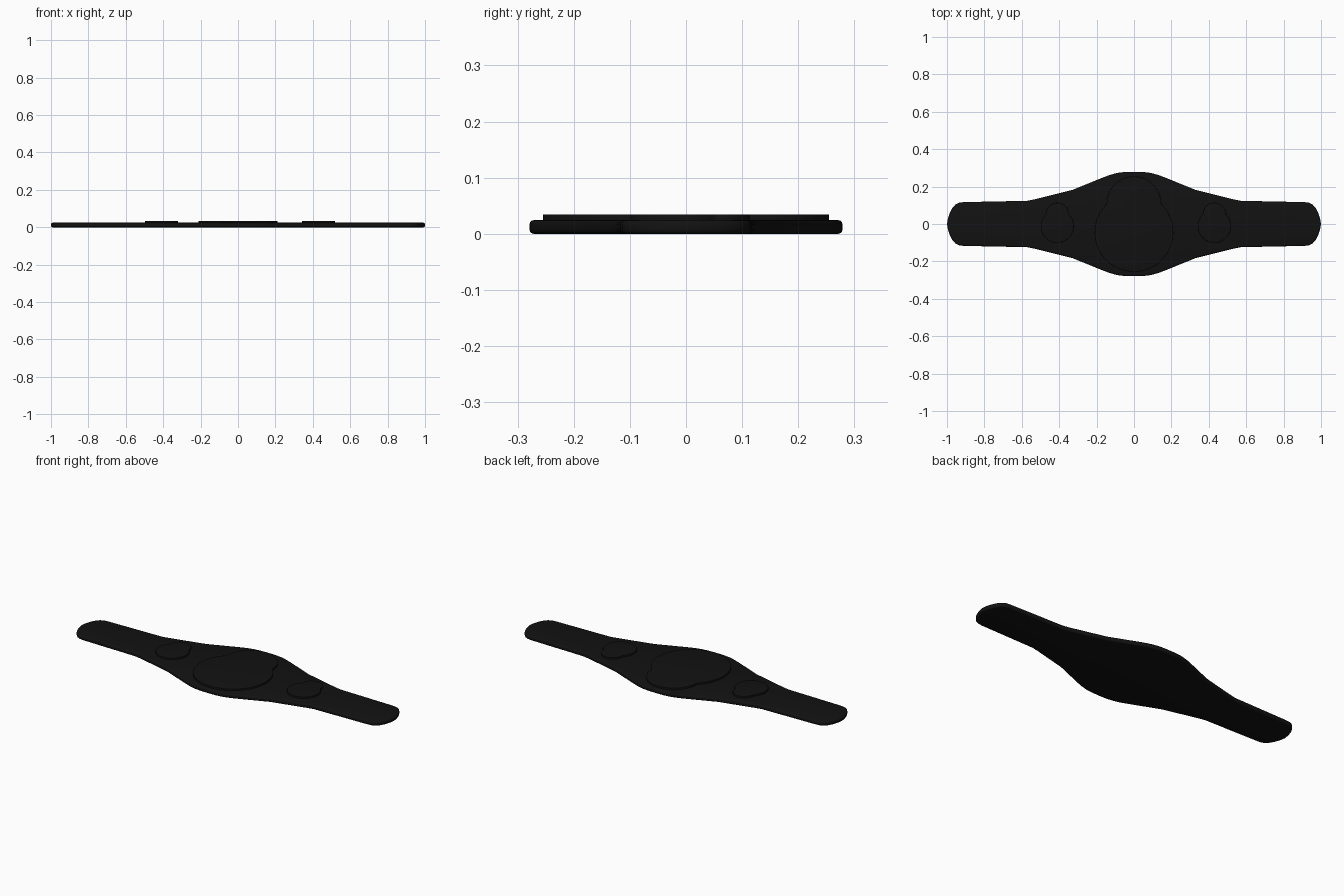
import bpy, bmesh, math

if "Cube" in bpy.data.objects:
    bpy.data.objects.remove(bpy.data.objects["Cube"])

black = bpy.data.materials.new("black_leather")
black.diffuse_color = (0.006, 0.006, 0.006, 1)
black.use_nodes = True
black.node_tree.nodes["Principled BSDF"].inputs["Base Color"].default_value = black.diffuse_color


def slab(name, outline, z0, z1, bevel):
    """Extrude a closed 2D outline and round its rims."""
    bm = bmesh.new()
    face = bm.faces.new([bm.verts.new((x, y, z0)) for x, y in outline])
    top = bmesh.ops.extrude_face_region(bm, geom=[face])["geom"]
    for v in top:
        if isinstance(v, bmesh.types.BMVert):
            v.co.z = z1
    bmesh.ops.recalc_face_normals(bm, faces=bm.faces)
    mesh = bpy.data.meshes.new(name)
    bm.to_mesh(mesh)
    bm.free()
    ob = bpy.data.objects.new(name, mesh)
    bpy.context.collection.objects.link(ob)
    mesh.materials.append(black)
    mod = ob.modifiers.new("rim", "BEVEL")
    mod.width, mod.segments = bevel, 3
    mod.limit_method, mod.angle_limit = "ANGLE", math.radians(60)
    bpy.context.view_layer.objects.active = ob
    ob.select_set(True)
    bpy.ops.object.modifier_apply(modifier="rim")
    bpy.ops.object.shade_smooth_by_angle(angle=math.radians(40))
    ob.select_set(False)
    return ob


# Strap: quarter outline mirrored into the full belt shape
quarter = [(0, .279), (.05, .278), (.09, .273), (.13, .262), (.17, .247),
           (.33, .182), (.37, .172), (.53, .132), (.57, .124), (.91, .117),
           (.935, .114), (.955, .104), (.972, .085), (.985, .06),
           (.995, .03), (1, 0)]
half = quarter + [(x, -y) for x, y in quarter[-2::-1]]
outline = half + [(-x, y) for x, y in half[-2:0:-1]]
slab("belt_strap", outline, 0, .0245, .008)


# Plates: large disc merged with a smaller lobe behind it
def plate(name, cx, cy, s, n=128):
    R, r, d = .21, .145, .155
    pts = []
    for i in range(n):
        a = 2 * math.pi * i / n
        rad, q = R, r * r - (d * math.sin(a)) ** 2
        if q > 0:
            rad = max(R, d * math.cos(a) + math.sqrt(q))
        pts.append((cx + s * rad * math.sin(a), cy + s * rad * math.cos(a)))
    slab(name, pts, .015, .0345, .0015)


plate("centre_plate", 0, -.045, 1)
plate("left_plate", -.41, -.012, .42)
plate("right_plate", .43, -.012, .42)
